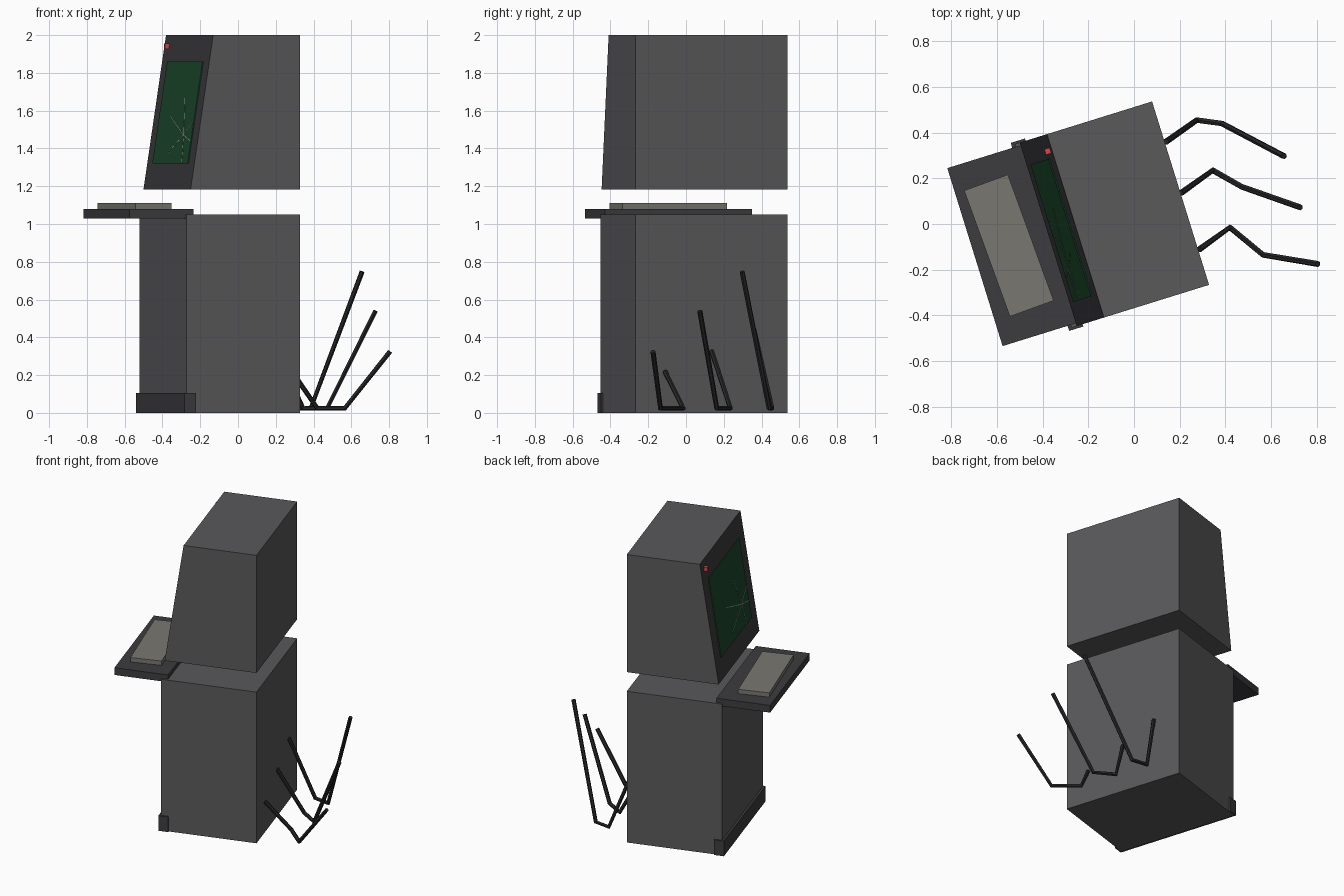
import bpy
import bmesh
from math import radians, atan2, hypot
from mathutils import Matrix, Vector

if "Cube" in bpy.data.objects:
    bpy.data.objects.remove(bpy.data.objects["Cube"])

# Terminal frame: local x runs toward the screen, local y across the width
FRAME = Matrix.Translation((0.204, 0.135, 0)) @ Matrix.Rotation(radians(197.27), 4, 'Z')
HALF = 0.4205


def material(name, rgb):
    m = bpy.data.materials.new(name)
    m.diffuse_color = (*rgb, 1)
    m.use_nodes = True
    m.node_tree.nodes["Principled BSDF"].inputs["Base Color"].default_value = m.diffuse_color
    return m


BODY = material("dark_casing", (0.10, 0.10, 0.105))
TRIM = material("trim", (0.045, 0.045, 0.05))
KEYS = material("key_beige", (0.19, 0.185, 0.16))
GLASS = material("screen_green", (0.012, 0.07, 0.025))
CRACK = material("crack_pale", (0.35, 0.45, 0.37))
RED = material("lamp_red", (0.7, 0.06, 0.06))
RUBBER = material("cable_black", (0.02, 0.02, 0.022))


def finish(name, bm, mat, matrix):
    bmesh.ops.recalc_face_normals(bm, faces=bm.faces)
    me = bpy.data.meshes.new(name)
    bm.to_mesh(me)
    bm.free()
    me.materials.append(mat)
    ob = bpy.data.objects.new(name, me)
    ob.matrix_world = matrix
    bpy.context.collection.objects.link(ob)
    return ob


def box(name, size, centre, mat, matrix=FRAME, turn=0):
    bm = bmesh.new()
    bmesh.ops.create_cube(bm, size=1, matrix=Matrix.Diagonal((*size, 1)))
    spin = Matrix.Translation(centre) @ Matrix.Rotation(radians(turn), 4, 'Z')
    return finish(name, bm, mat, matrix @ spin)


def span(name, x, y, z, mat):
    size = [b - a for a, b in (x, y, z)]
    return box(name, size, [(a + b) / 2 for a, b in (x, y, z)], mat)


# Lower cabinet, kick plate and keyboard shelf
span("cabinet", (0, 0.63), (-HALF, HALF), (0, 1.05), BODY)
span("kick_plate", (0.58, 0.645), (-0.431, 0.431), (0, 0.105), TRIM)
span("keyboard_shelf", (0.588, 0.943), (-0.408, 0.408), (1.03, 1.08), TRIM)
box("keyboard", (0.204, 0.587, 0.03), (0.786, -0.004, 1.095), KEYS, turn=2.7)

# Monitor housing: side profile extruded across the width
TOP, BOTTOM = (0.482, 2.0), (0.607, 1.183)
bm = bmesh.new()
profile = bm.faces.new([bm.verts.new((x, -HALF, z)) for x, z in
                        ((0, BOTTOM[1]), BOTTOM, TOP, (0, TOP[1]))])
new = bmesh.ops.extrude_face_region(bm, geom=[profile])["geom"]
bmesh.ops.translate(bm, vec=(0, 2 * HALF, 0),
                    verts=[g for g in new if isinstance(g, bmesh.types.BMVert)])
housing = finish("monitor_housing", bm, BODY, FRAME)
housing.data.materials.append(TRIM)
for face in housing.data.polygons:
    if face.normal.x > 0.9:
        face.material_index = 1

# Sloped screen frame: local z up the slope, local x out of the glass
slope = Vector((TOP[0] - BOTTOM[0], 0, TOP[1] - BOTTOM[1])).normalized()
out = Vector((slope.z, 0, -slope.x))
mid_z = 1.59
mid_x = BOTTOM[0] + (mid_z - BOTTOM[1]) * slope.x / slope.z
SCREEN = FRAME @ Matrix((
    (out.x, 0, slope.x, mid_x),
    (0, 1, 0, 0),
    (out.z, 0, slope.z, mid_z),
    (0, 0, 0, 1)))
box("screen", (0.01, 0.63, 0.546), (0, 0, 0), GLASS, SCREEN)

# Cracks radiating over the glass
for i, (dy, dz) in enumerate(((-0.28, 0.10), (-0.075, 0.20), (-0.23, -0.09),
                              (0.13, 0.07), (0.036, -0.15), (0.13, -0.03))):
    place = (SCREEN @ Matrix.Translation((0.0055, 0.175 + dy / 2, -0.122 + dz / 2))
             @ Matrix.Rotation(atan2(dz, dy), 4, 'X'))
    box(f"screen_crack_{i + 1}", (0.002, hypot(dy, dz), 0.004), (0, 0, 0), CRACK, place)

# Warning lamp
span("warning_lamp", (0.485, 0.513), (-0.361, -0.335), (1.927, 1.955), RED)

# Torn cables curling up from the floor behind the cabinet
CABLES = (
    ((0.14, 0.36, 0.44), (0.275, 0.455, 0.024), (0.385, 0.44, 0.024), (0.657, 0.297, 0.748)),
    ((0.205, 0.135, 0.33), (0.345, 0.235, 0.024), (0.472, 0.163, 0.024), (0.728, 0.073, 0.54)),
    ((0.285, -0.112, 0.22), (0.42, -0.015, 0.024), (0.565, -0.135, 0.024), (0.805, -0.175, 0.325)),
)
for i, points in enumerate(CABLES):
    cu = bpy.data.curves.new(f"cable_{i + 1}", 'CURVE')
    cu.dimensions = '3D'
    cu.bevel_depth = 0.0135
    cu.bevel_resolution = 1
    cu.use_fill_caps = True
    spline = cu.splines.new('POLY')
    spline.points.add(len(points) - 1)
    for p, co in zip(spline.points, points):
        p.co = (*co, 1)
    spline.use_smooth = False
    cu.materials.append(RUBBER)
    bpy.context.collection.objects.link(bpy.data.objects.new(f"cable_{i + 1}", cu))
